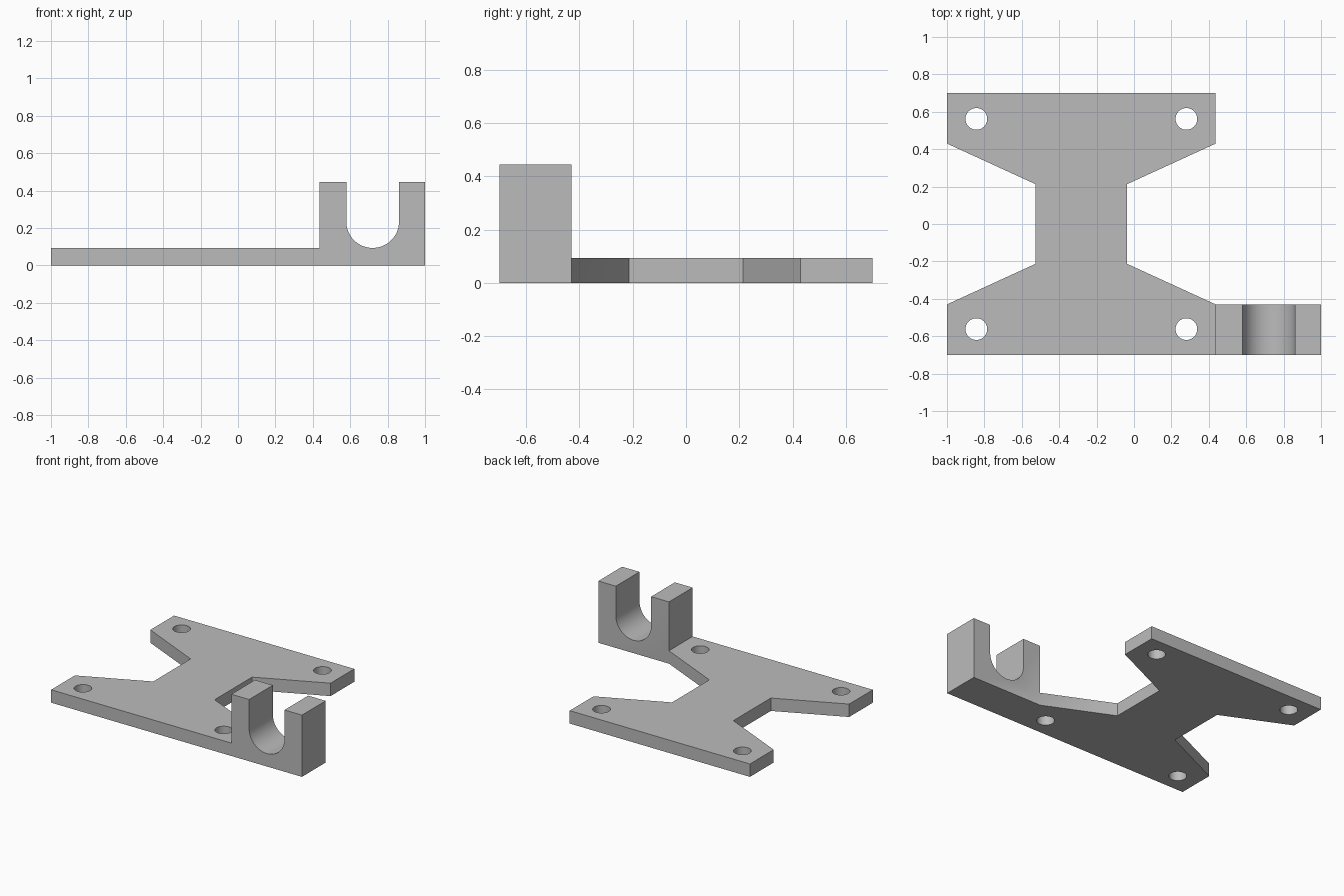
import bpy, bmesh
from math import sin, cos, pi
from mathutils import Vector

old = bpy.data.objects.get("Cube")
if old:
    bpy.data.objects.remove(old, do_unlink=True)

THICK = 0.093                      # plate thickness
LEFT, RIGHT = -1.0, 0.437          # plate ends
DEPTH, SHOULDER, NECK = 0.7, 0.43, 0.213
HEIGHT = 0.445                     # cradle height
SLOT_X, SLOT_R = 0.72, 0.141


def arc(cx, cy, r, start, end, n):
    return [(cx + r * cos(start + (end - start) * i / n),
             cy + r * sin(start + (end - start) * i / n)) for i in range(n + 1)]


def prism(bm, loops, place, offset):
    """Fill an outline (with optional holes) and extrude it by offset."""
    edges = []
    for pts in loops:
        verts = [bm.verts.new(place(*p)) for p in pts]
        edges += [bm.edges.new((v, verts[i - 1])) for i, v in enumerate(verts)]
    filled = bmesh.ops.triangle_fill(bm, use_beauty=True, edges=edges)
    faces = [g for g in filled["geom"] if isinstance(g, bmesh.types.BMFace)]
    ext = bmesh.ops.extrude_face_region(bm, geom=faces, use_keep_orig=True)
    moved = [g for g in ext["geom"] if isinstance(g, bmesh.types.BMVert)]
    bmesh.ops.translate(bm, vec=Vector(offset), verts=moved)


bm = bmesh.new()

# Waisted base plate with four screw holes
right_side = [(RIGHT, -DEPTH), (RIGHT, -SHOULDER), (-0.037, -NECK),
              (-0.037, NECK), (RIGHT, SHOULDER), (RIGHT, DEPTH)]
left_side = [(LEFT, DEPTH), (LEFT, SHOULDER), (-0.527, NECK),
             (-0.527, -NECK), (LEFT, -SHOULDER), (LEFT, -DEPTH)]
holes = [arc(x, y, 0.058, 0, 2 * pi, 48)[:-1]
         for x in (-0.843, 0.28) for y in (-0.562, 0.562)]
prism(bm, [right_side + left_side] + holes,
      lambda x, y: (x, y, 0), (0, 0, THICK))

# Upright cradle with a round-bottomed slot
slot = arc(SLOT_X, THICK + SLOT_R, SLOT_R, 0, -pi, 32)
cradle = ([(RIGHT, 0), (1, 0), (1, HEIGHT), (SLOT_X + SLOT_R, HEIGHT)] + slot +
          [(SLOT_X - SLOT_R, HEIGHT), (RIGHT, HEIGHT), (RIGHT, THICK)])
prism(bm, [cradle], lambda x, z: (x, -DEPTH, z), (0, DEPTH - SHOULDER, 0))

# Weld the two into one solid, dropping the walls between them
inner = [f for f in bm.faces if all(
    abs(v.co.x - RIGHT) < 1e-4 and v.co.y < 0 and v.co.z < THICK + 1e-4
    for v in f.verts)]
bmesh.ops.delete(bm, geom=inner, context="FACES")
bmesh.ops.remove_doubles(bm, verts=bm.verts, dist=1e-4)
bmesh.ops.recalc_face_normals(bm, faces=bm.faces)

mesh = bpy.data.meshes.new("mounting_plate_with_cradle")
bm.to_mesh(mesh)
bm.free()
obj = bpy.data.objects.new("mounting_plate_with_cradle", mesh)
bpy.context.collection.objects.link(obj)

# Plain grey
grey = bpy.data.materials.new("plain_grey")
grey.use_nodes = True
colour = (0.5, 0.5, 0.5, 1)
grey.diffuse_color = colour
grey.node_tree.nodes["Principled BSDF"].inputs["Base Color"].default_value = colour
mesh.materials.append(grey)

bpy.ops.object.select_all(action="DESELECT")
obj.select_set(True)
bpy.context.view_layer.objects.active = obj
bpy.ops.object.shade_smooth_by_angle()
